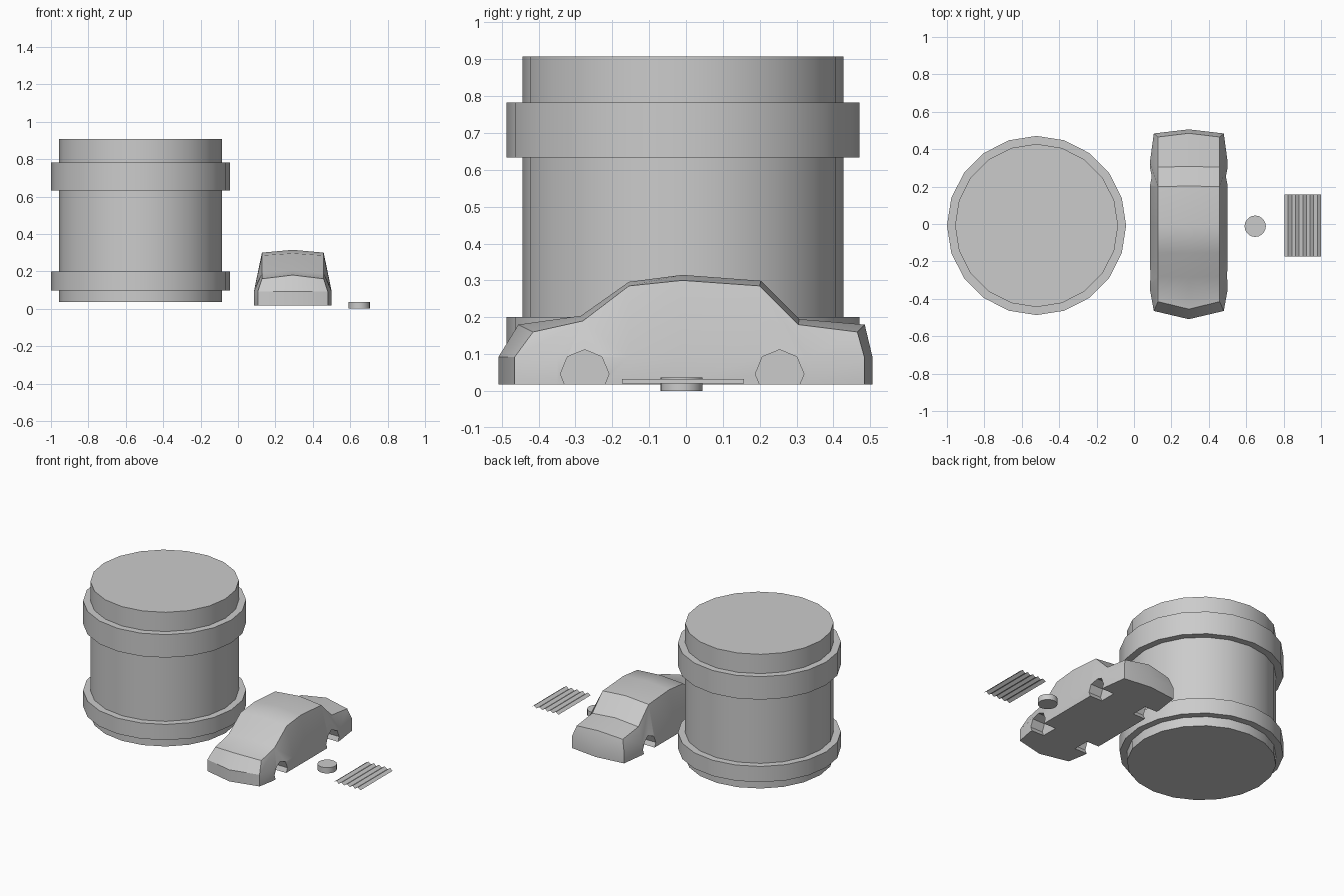
import bpy, bmesh
from math import cos, sin, tau, radians
from mathutils import Matrix

if "Cube" in bpy.data.objects:
    bpy.data.objects.remove(bpy.data.objects["Cube"])


def finish(name, bm, smooth=True, fix=True):
    bmesh.ops.remove_doubles(bm, verts=bm.verts, dist=1e-5)
    if fix:
        bmesh.ops.recalc_face_normals(bm, faces=bm.faces)
    me = bpy.data.meshes.new(name)
    bm.to_mesh(me)
    bm.free()
    ob = bpy.data.objects.new(name, me)
    bpy.context.collection.objects.link(ob)
    bpy.ops.object.select_all(action='DESELECT')
    bpy.context.view_layer.objects.active = ob
    ob.select_set(True)
    if smooth:
        bpy.ops.object.shade_smooth_by_angle(angle=radians(30))
    return ob


def lathe(name, profile, centre, sides):
    """Solid of revolution from (radius, z) points, with flat caps."""
    bm = bmesh.new()
    rings = [[bm.verts.new((centre[0] + r * cos(tau * i / sides),
                            centre[1] + r * sin(tau * i / sides), z))
              for i in range(sides)] for r, z in profile]
    for a, b in zip(rings, rings[1:]):
        for i in range(sides):
            j = (i + 1) % sides
            bm.faces.new((a[i], a[j], b[j], b[i]))
    bm.faces.new(rings[0][::-1])
    bm.faces.new(rings[-1])
    return finish(name, bm)


# Storage drum with two bands
R, B = 0.436, 0.479
lathe("drum", [(R, 0.037), (R, 0.098), (B, 0.098), (B, 0.20), (R, 0.20),
               (R, 0.633), (B, 0.633), (B, 0.782), (R, 0.782), (R, 0.907)],
      (-0.521, -0.008), 20)

# Small puck
lathe("puck", [(0.057, 0.0), (0.057, 0.037)], (0.648, -0.012), 20)

# Car body: stations along y, half built then mirrored about its centre
CX, LOW, TOPW = 0.293, 0.017, 0.165
belt = [(-0.465, 0.187), (-0.35, 0.208), (-0.155, 0.208), (-0.01, 0.208),
        (0.2, 0.208), (0.33, 0.208), (0.484, 0.187)]
edge = [(-0.415, 0.16), (-0.28, 0.19), (-0.155, 0.285), (-0.01, 0.30),
        (0.2, 0.285), (0.305, 0.18), (0.465, 0.16)]
mid = [(-0.455, 0.18), (-0.285, 0.204), (-0.155, 0.296), (-0.01, 0.315),
       (0.203, 0.299), (0.307, 0.195), (0.485, 0.18)]
bm = bmesh.new()
for s in (-1, 1):
    def vert(x, y, z):
        return bm.verts.new((CX + s * x, y, z))
    rows = []
    for k in range(7):
        y, w = belt[k]
        yc = {0: -0.509, 6: 0.506}.get(k, y)
        rows.append([vert(0, yc, LOW), vert(w, y, LOW), vert(w, y, 0.092),
                     vert(TOPW, *edge[k]), vert(0, *mid[k])])
    for a, b in zip(rows, rows[1:]):
        for i in range(4):
            bm.faces.new((a[i], a[i + 1], b[i + 1], b[i]))
    # Nose and tail panels
    for k, yc in ((0, -0.509), (6, 0.506)):
        low, d, e, t, c = rows[k]
        m = vert(0, yc, 0.092)
        bm.faces.new((low, d, e, m))
        bm.faces.new((m, e, t, c))
car = finish("car_body", bm, smooth=False)

# Wheel wells cut by octagonal prisms
bm = bmesh.new()
for s in (-1, 1):
    for y in (-0.275, 0.254):
        turn = (Matrix.Translation((CX + s * 0.21, y, 0.046))
                @ Matrix.Rotation(radians(90), 4, 'Y'))
        bmesh.ops.create_cone(bm, cap_ends=True, segments=8, radius1=0.066,
                              radius2=0.066, depth=0.18, matrix=turn)
cutter = finish("wheel_well_cutter", bm, smooth=False)
cutter.hide_render = True
mod = car.modifiers.new("wheel_wells", 'BOOLEAN')
mod.operation, mod.solver, mod.object = 'DIFFERENCE', 'EXACT', cutter
bpy.ops.object.select_all(action='DESELECT')
bpy.context.view_layer.objects.active = car
car.select_set(True)
bpy.ops.object.modifier_apply(modifier=mod.name)
bpy.data.objects.remove(cutter)
bpy.ops.object.shade_smooth_by_angle(angle=radians(30))

# Thin corrugated sheet
bm = bmesh.new()
N = 10
strip = []
for i in range(N + 1):
    x, z = 0.805 + 0.195 * i / N, 0.033 if i % 2 else 0.02
    strip.append((bm.verts.new((x, -0.173, z)), bm.verts.new((x, 0.157, z))))
for a, b in zip(strip, strip[1:]):
    bm.faces.new((a[0], b[0], b[1], a[1]))
finish("corrugated_sheet", bm, smooth=False, fix=False)
